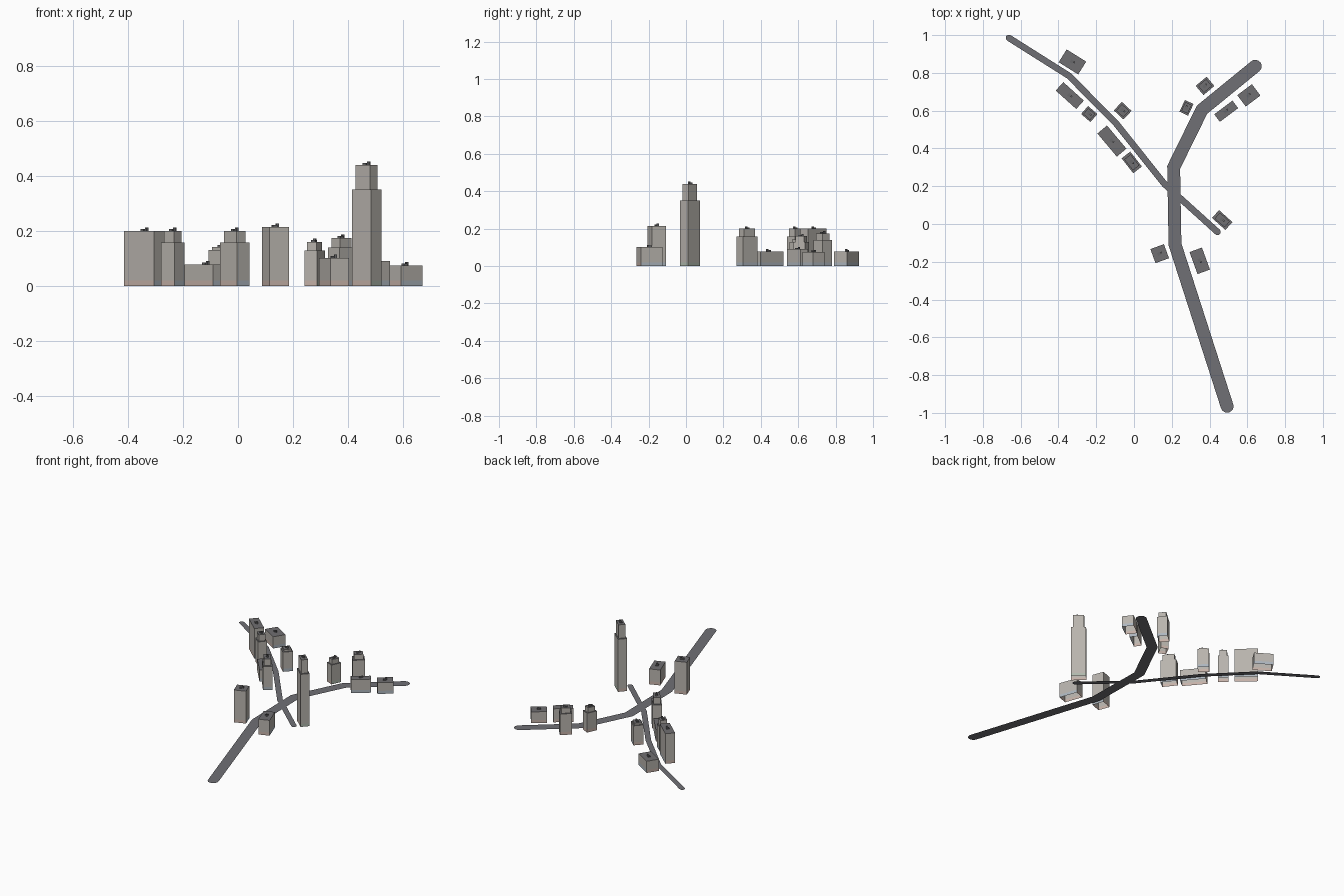
import bpy, bmesh, math
from mathutils import Vector, Matrix

if "Cube" in bpy.data.objects:
    bpy.data.objects.remove(bpy.data.objects["Cube"])


def material(name, r, g, b):
    m = bpy.data.materials.new(name)
    m.use_nodes = True
    m.diffuse_color = (r, g, b, 1)
    bsdf = next(n for n in m.node_tree.nodes if n.type == 'BSDF_PRINCIPLED')
    bsdf.inputs["Base Color"].default_value = (r, g, b, 1)
    bsdf.inputs["Roughness"].default_value = 0.9
    return m


WALL = material("warm grey wall", 0.48, 0.455, 0.42)
ROOF = material("dark grey roof", 0.16, 0.157, 0.165)
UNIT = material("grey roof unit", 0.14, 0.14, 0.145)
WARM = material("rosy shopfront", 0.56, 0.44, 0.39)
COOL = material("bluish shopfront", 0.42, 0.47, 0.52)
GREEN = material("pale green shopfront", 0.43, 0.49, 0.42)
ROAD = material("asphalt", 0.163, 0.163, 0.178)


def finish(name, bm, mats):
    mesh = bpy.data.meshes.new(name)
    bm.to_mesh(mesh)
    bm.free()
    for m in mats:
        mesh.materials.append(m)
    ob = bpy.data.objects.new(name, mesh)
    bpy.context.collection.objects.link(ob)
    return ob


def building(name, x, y, length, depth, angle, height, upper=0, side_shop=COOL):
    """Open-bottomed block with a shopfront band and an optional set-back upper tier."""
    bm = bmesh.new()
    place = Matrix.Translation((x, y, 0)) @ Matrix.Rotation(math.radians(angle), 4, 'Z')
    band = 0.02
    rings = [(1, 0), (1, band), (1, height)]
    if upper:
        rings += [(0.74, height), (0.74, upper)]
    loops = []
    for s, z in rings:
        loops.append([bm.verts.new(place @ Vector((sx * s * length / 2, sy * s * depth / 2, z)))
                      for sx, sy in ((-1, -1), (1, -1), (1, 1), (-1, 1))])
    for low, high in zip(loops, loops[1:]):
        for i in range(4):
            j = (i + 1) % 4
            bm.faces.new((low[i], low[j], high[j], high[i]))
    bm.faces.new(loops[-1])
    bm.normal_update()
    for f in bm.faces:
        if f.normal.z > 0.5:
            f.material_index = 1
        elif f.calc_center_median().z < band:
            f.material_index = 4 if f.normal.x > 0.45 else 3
    # Rooftop machinery: one housing and a smaller, taller vent
    top = upper or height
    for ox, oy, size, tall in ((-0.004, 0, 0.016, 0.007), (0.008, 0.003, 0.009, 0.012)):
        shape = (place @ Matrix.Translation((ox, oy, top + tall / 2))
                 @ Matrix.Diagonal((size, size, tall, 1)))
        before = set(bm.faces)
        bmesh.ops.create_cube(bm, size=1, matrix=shape)
        for f in set(bm.faces) - before:
            f.material_index = 2
    return finish(name, bm, (WALL, ROOF, UNIT, WARM, side_shop))


def road(name, points, width, z):
    """Flat strip with mitred bends and round ends."""
    bm = bmesh.new()
    pts = [Vector(p) for p in points]
    dirs = [(b - a).normalized() for a, b in zip(pts, pts[1:])]
    half = width / 2
    pairs = []
    for i, p in enumerate(pts):
        before, after = dirs[max(i - 1, 0)], dirs[min(i, len(dirs) - 1)]
        along = (before + after).normalized()
        side = Vector((-along.y, along.x)) * half / along.dot(after)
        pairs.append([bm.verts.new((*(p + s * side), z)) for s in (1, -1)])
    for a, b in zip(pairs, pairs[1:]):
        bm.faces.new((a[0], a[1], b[1], b[0]))
    # Round caps
    for p, pair, d in ((pts[0], pairs[0], -dirs[0]), (pts[-1], pairs[-1][::-1], dirs[-1])):
        start = math.atan2(d.y, d.x)
        arc = [bm.verts.new((p.x + half * math.cos(start + t), p.y + half * math.sin(start + t), z))
               for t in (math.pi * (k / 8 - 0.5) for k in range(1, 8))]
        bm.faces.new([pair[0]] + arc + [pair[1]])
    bm.normal_update()
    for f in bm.faces:
        if f.normal.z < 0:
            f.normal_flip()
    return finish(name, bm, (ROAD,))


# Roads
road("main_road", [(0.642, 0.835), (0.36, 0.605), (0.21, 0.30), (0.217, -0.108), (0.493, -0.965)],
     0.068, 0.001)
road("side_road", [(-0.662, 0.985), (-0.345, 0.785), (-0.096, 0.534), (0.163, 0.21), (0.442, -0.042)],
     0.034, 0.0005)

# Buildings: x, y, length, depth, angle, height, upper tier height
building("north_west_low_block", -0.326, 0.858, 0.122, 0.08, -32, 0.078)
building("north_west_tall_slab", -0.34, 0.68, 0.146, 0.06, -42, 0.2)
building("west_stepped_house", -0.237, 0.582, 0.065, 0.056, -41, 0.157, 0.2)
building("west_low_hall", -0.117, 0.439, 0.16, 0.066, -50, 0.078)
building("west_corner_house", -0.06, 0.6, 0.07, 0.062, -43, 0.13, 0.142)
building("central_stepped_house", -0.012, 0.326, 0.1, 0.058, -52, 0.157, 0.2)
building("north_stepped_house", 0.376, 0.731, 0.075, 0.064, 40, 0.14, 0.175)
building("north_narrow_house", 0.278, 0.615, 0.068, 0.05, 65, 0.128, 0.16, GREEN)
building("east_low_hall", 0.488, 0.597, 0.121, 0.05, 37, 0.09)
building("east_low_block", 0.608, 0.681, 0.097, 0.075, 37, 0.075)
building("stepped_tower", 0.467, 0.021, 0.095, 0.056, -42, 0.35, 0.44, GREEN)
building("south_tall_block", 0.136, -0.157, 0.076, 0.079, 20, 0.215)
building("south_low_hall", 0.348, -0.195, 0.124, 0.07, -70, 0.102)
